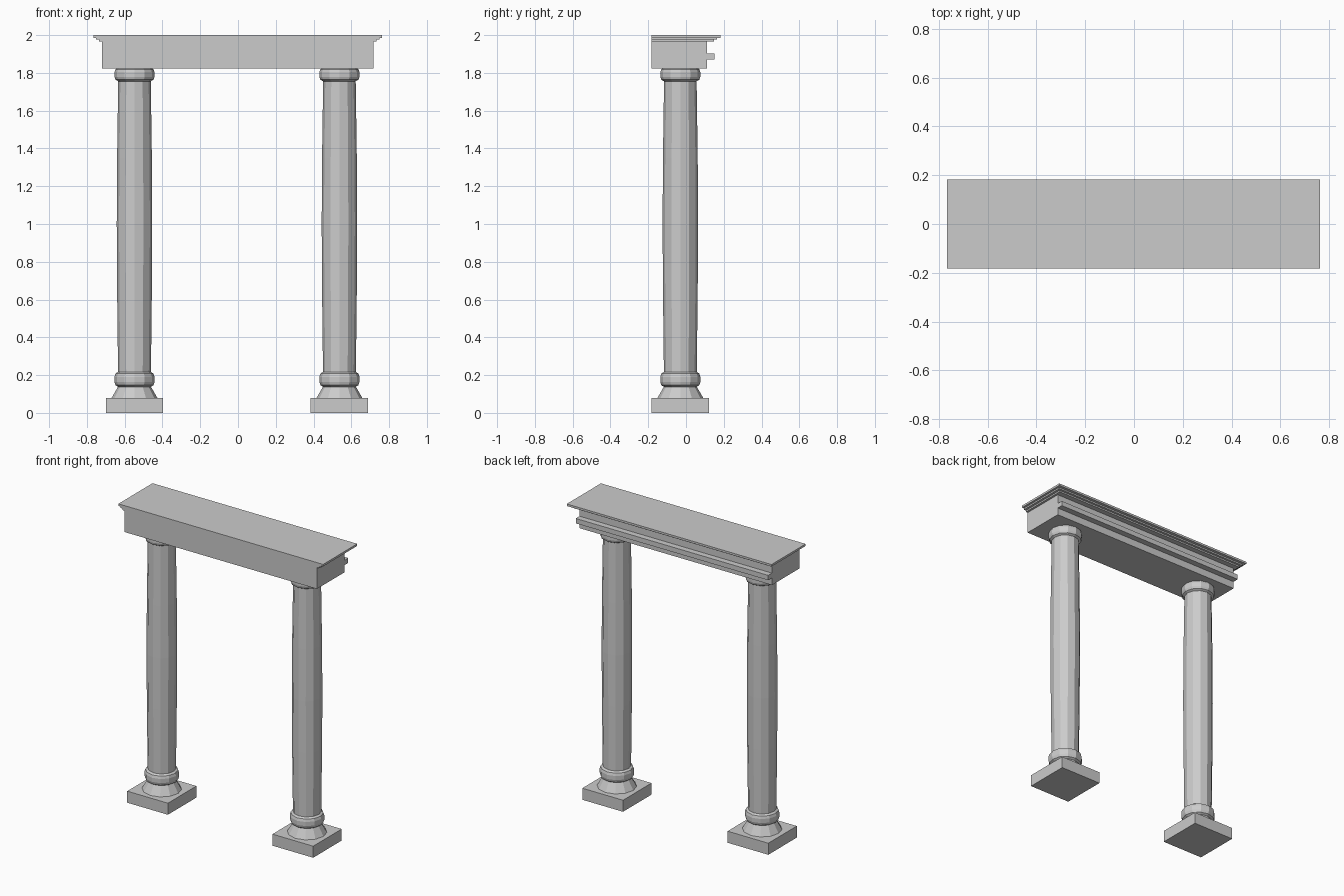
import bpy, bmesh
from math import cos, sin, tau

if "Cube" in bpy.data.objects:
    bpy.data.objects.remove(bpy.data.objects["Cube"])

FRONT = -0.182


def box(name, x0, x1, y0, y1, z0, z1):
    me = bpy.data.meshes.new(name)
    bm = bmesh.new()
    bmesh.ops.create_cube(bm, size=1)
    for v in bm.verts:
        v.co = ((x0 + x1) / 2 + v.co.x * (x1 - x0),
                (y0 + y1) / 2 + v.co.y * (y1 - y0),
                (z0 + z1) / 2 + v.co.z * (z1 - z0))
    bm.to_mesh(me)
    bm.free()
    ob = bpy.data.objects.new(name, me)
    bpy.context.collection.objects.link(ob)
    return ob


def lathe(name, profile, x, y, sides):
    """Flat-sided turned part from (radius, z) points, capped at both ends."""
    me = bpy.data.meshes.new(name)
    bm = bmesh.new()
    rings = [[bm.verts.new((x + r * cos(tau * i / sides), y + r * sin(tau * i / sides), z))
              for i in range(sides)] for r, z in profile]
    for a, b in zip(rings, rings[1:]):
        for i in range(sides):
            j = (i + 1) % sides
            bm.faces.new((a[i], a[j], b[j], b[i]))
    bm.faces.new(rings[0][::-1])
    bm.faces.new(rings[-1])
    bm.to_mesh(me)
    bm.free()
    ob = bpy.data.objects.new(name, me)
    bpy.context.collection.objects.link(ob)
    return ob


def ring_profile(r, z0, z1, bulge):
    h = z1 - z0
    return [(r, z0), (r + bulge * 0.75, z0 + h * 0.12), (r + bulge, z0 + h * 0.33),
            (r + bulge, z0 + h * 0.67), (r + bulge * 0.75, z0 + h * 0.88), (r, z1)]


# Columns
cy = -0.03
for side, cx in (("left", -0.548), ("right", 0.537)):
    box(side + "_plinth", cx - 0.152, cx + 0.152, FRONT, 0.122, 0, 0.078)
    lathe(side + "_base_flare", [(0.122, 0.078), (0.085, 0.142)], cx, cy, 12)
    lathe(side + "_base_ring", ring_profile(0.085, 0.137, 0.218, 0.021), cx, cy, 12)
    lathe(side + "_shaft", [(0.087, 0.21), (0.092, 0.65), (0.094, 1.0),
                            (0.092, 1.35), (0.086, 1.77)], cx, cy, 12)
    lathe(side + "_top_ring", ring_profile(0.085, 1.755, 1.828, 0.021), cx, cy, 12)

# Beam with a band along the back
box("beam", -0.72, 0.717, FRONT, 0.112, 1.822, 1.99)
box("back_band", -0.72, 0.717, 0.10, 0.152, 1.87, 1.903)

# Stepped cornice around the sides and back, flush at the front
box("cornice_lower", -0.737, 0.732, FRONT, 0.148, 1.966, 1.978)
box("cornice_middle", -0.752, 0.748, FRONT, 0.163, 1.976, 1.988)
box("cornice_top", -0.766, 0.763, FRONT, 0.182, 1.986, 2.0)
